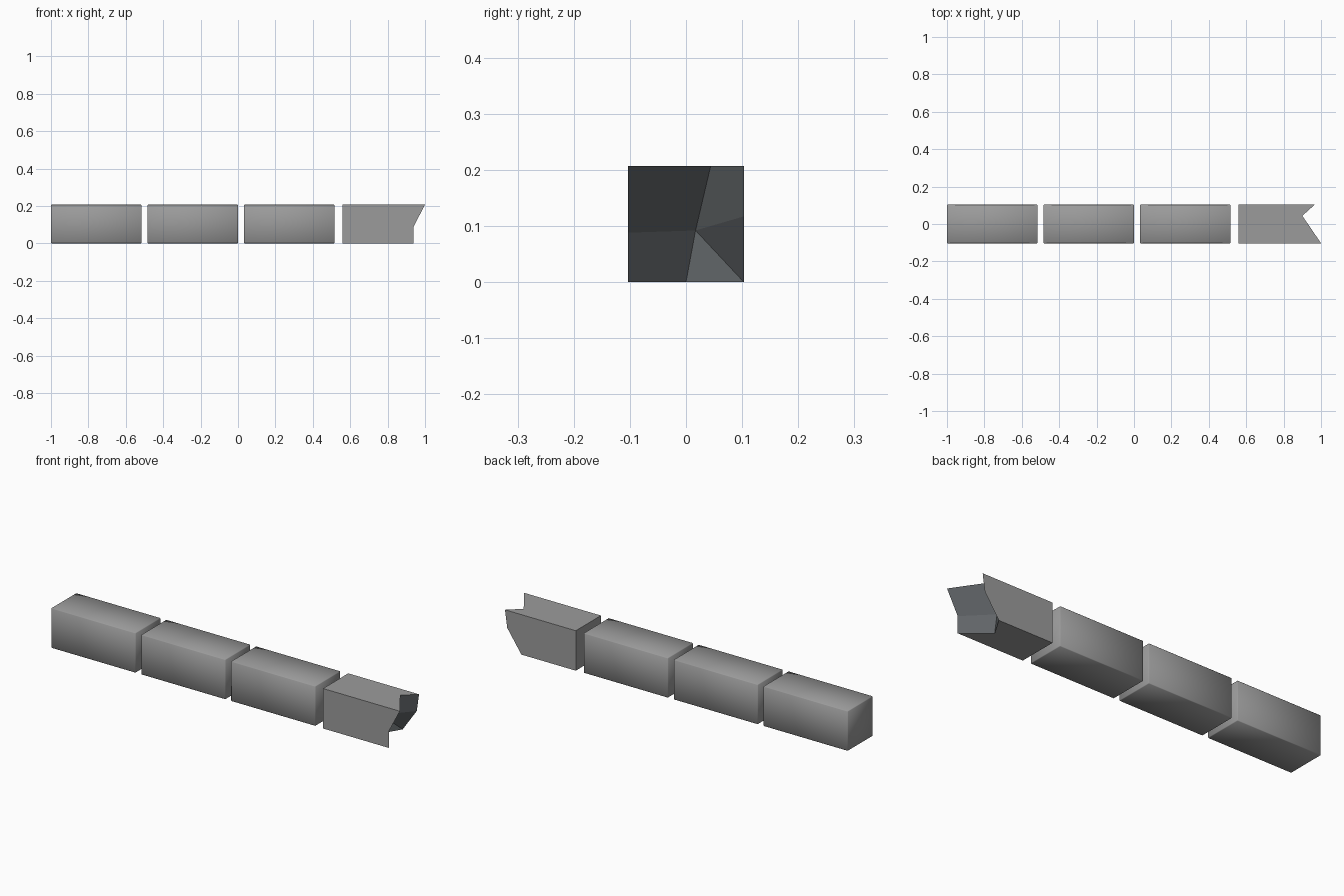
import bpy, bmesh

if "Cube" in bpy.data.objects:
    bpy.data.objects.remove(bpy.data.objects["Cube"])

H = 0.103   # half width
Z = 0.207   # height


def material(name, rgb):
    m = bpy.data.materials.new(name)
    m.diffuse_color = (*rgb, 1)
    m.use_nodes = True
    m.node_tree.nodes["Principled BSDF"].inputs["Base Color"].default_value = m.diffuse_color
    return m


stone = material("light_grey", (0.33, 0.33, 0.33))
core = material("dark_blue_grey", (0.12, 0.13, 0.138))


def finish(bm, name, mats):
    bmesh.ops.recalc_face_normals(bm, faces=bm.faces)
    me = bpy.data.meshes.new(name)
    bm.to_mesh(me)
    bm.free()
    ob = bpy.data.objects.new(name, me)
    bpy.context.collection.objects.link(ob)
    for m in mats:
        me.materials.append(m)
    return ob


# Three whole blocks with tiny softened edges
for i, (x0, x1) in enumerate([(-1.0, -0.515), (-0.484, 0.0), (0.031, 0.516)]):
    bm = bmesh.new()
    bmesh.ops.create_cube(bm, size=1)
    for v in bm.verts:
        v.co = ((x0 + x1) / 2 + v.co.x * (x1 - x0), v.co.y * 2 * H, (v.co.z + 0.5) * Z)
    bmesh.ops.bevel(bm, geom=bm.edges[:], offset=0.003, segments=1, affect='EDGES')
    for f in bm.faces:
        f.smooth = True
    finish(bm, f"whole_block_{i + 1}", [stone])

# Broken block: square start, V-shaped fractured end
points = {
    "s0": (0.56, -H, 0), "s1": (0.56, H, 0), "s2": (0.56, H, Z), "s3": (0.56, -H, Z),
    "f0": (0.938, -H, 0), "f1": (0.938, -H, 0.088), "f2": (1.0, -H, Z),    # front edge
    "n0": (0.81, 0, 0), "n1": (0.81, 0.017, 0.092), "n2": (0.9, 0.044, Z),  # notch line
    "b0": (0.872, H, 0), "b1": (0.953, H, 0.117), "b2": (0.966, H, Z),      # back edge
}
bm = bmesh.new()
v = {k: bm.verts.new(p) for k, p in points.items()}
sides = ["s0 s1 s2 s3", "s0 f0 f1 f2 s3", "s1 b0 b1 b2 s2", "s0 f0 n0 b0 s1", "s3 f2 n2 b2 s2"]
fracture = ["f0 f1 n1 n0", "f1 f2 n2 n1", "n0 n1 b0", "n1 b1 b0", "n1 n2 b2 b1"]
for slot, group in enumerate((sides, fracture)):
    for names in group:
        bm.faces.new([v[n] for n in names.split()]).material_index = slot
finish(bm, "broken_block", [stone, core])
